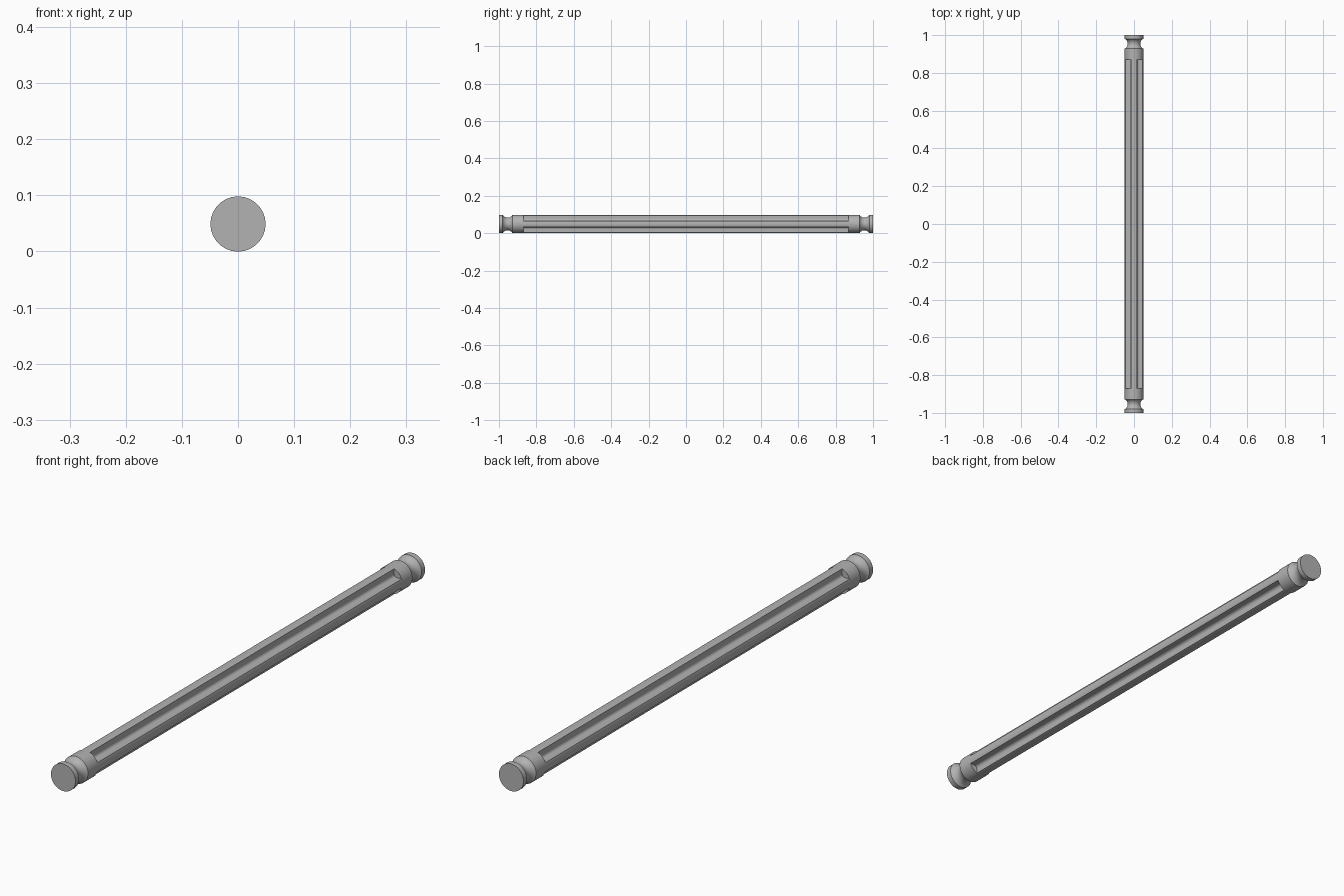
import bpy, bmesh, math
from mathutils import Vector

cube = bpy.data.objects.get("Cube")
if cube:
    bpy.data.objects.remove(cube, do_unlink=True)

RADIUS = 0.049       # outer radius of the rod, also the height of its axis
ARM = 0.0165         # half width of each arm of the cross section
FILLET = 0.011       # rounding in the groove corners
SHAFT_END = 0.87     # where the grooves stop
NECK_IN, NECK_OUT, NECK_DEPTH = 0.928, 0.98, 0.0155
SEGMENTS = 64

grey = bpy.data.materials.new("mid grey")
grey.use_nodes = True
grey.diffuse_color = (0.45, 0.45, 0.45, 1)
grey.node_tree.nodes["Principled BSDF"].inputs["Base Color"].default_value = grey.diffuse_color


def arc(centre, radius, start, stop, steps):
    """Points along an arc, angles in radians."""
    angles = [start + (stop - start) * i / steps for i in range(steps + 1)]
    return [Vector((centre[0] + radius * math.cos(a), centre[1] + radius * math.sin(a))) for a in angles]


def skin(name, rings, capped):
    """Bridge matching rings of points and optionally close both ends."""
    bm = bmesh.new()
    loops = [[bm.verts.new(p) for p in ring] for ring in rings]
    for a, b in zip(loops, loops[1:]):
        for i in range(len(a)):
            j = (i + 1) % len(a)
            bm.faces.new((a[i], a[j], b[j], b[i]))
    if capped:
        bm.faces.new(loops[0])
        bm.faces.new(loops[-1])
    bmesh.ops.recalc_face_normals(bm, faces=bm.faces)
    mesh = bpy.data.meshes.new(name)
    bm.to_mesh(mesh)
    bm.free()
    mesh.materials.append(grey)
    obj = bpy.data.objects.new(name, mesh)
    bpy.context.collection.objects.link(obj)
    bpy.ops.object.select_all(action="DESELECT")
    obj.select_set(True)
    bpy.context.view_layer.objects.active = obj
    bpy.ops.object.shade_smooth_by_angle(angle=math.radians(30))
    return obj


# Grooved shaft: a rounded cross section repeated over four quadrants
tip = math.asin(ARM / RADIUS)
corner = ARM + FILLET
quadrant = arc((0, 0), RADIUS, -tip, tip, 8)
quadrant += arc((corner, corner), FILLET, 1.5 * math.pi, math.pi, 8)
section = []
for k in range(4):
    turn = k * math.pi / 2
    c, s = math.cos(turn), math.sin(turn)
    section += [(p.x * c - p.y * s, p.x * s + p.y * c) for p in quadrant]
skin("grooved_shaft",
     [[(x, y, z + RADIUS) for x, z in section] for y in (-SHAFT_END, SHAFT_END)], True)

# Turned ends: round collar, concave neck and flat end flange
half = (NECK_OUT - NECK_IN) / 2
neck_radius = (half ** 2 + NECK_DEPTH ** 2) / (2 * NECK_DEPTH)
spread = math.asin(half / neck_radius)
centre = (RADIUS - NECK_DEPTH + neck_radius, (NECK_IN + NECK_OUT) / 2)
neck = arc(centre, neck_radius, math.pi + spread, math.pi - spread, 14)
profile = [Vector((RADIUS, SHAFT_END))] + neck + [Vector((RADIUS, 1))]
for name, side in (("front_end", -1), ("back_end", 1)):
    rings = []
    for r, y in profile:
        circle = arc((0, RADIUS), r, 0, 2 * math.pi, SEGMENTS)[:-1]
        rings.append([(p.x, side * y, p.y) for p in circle])
    skin(name, rings, True)
